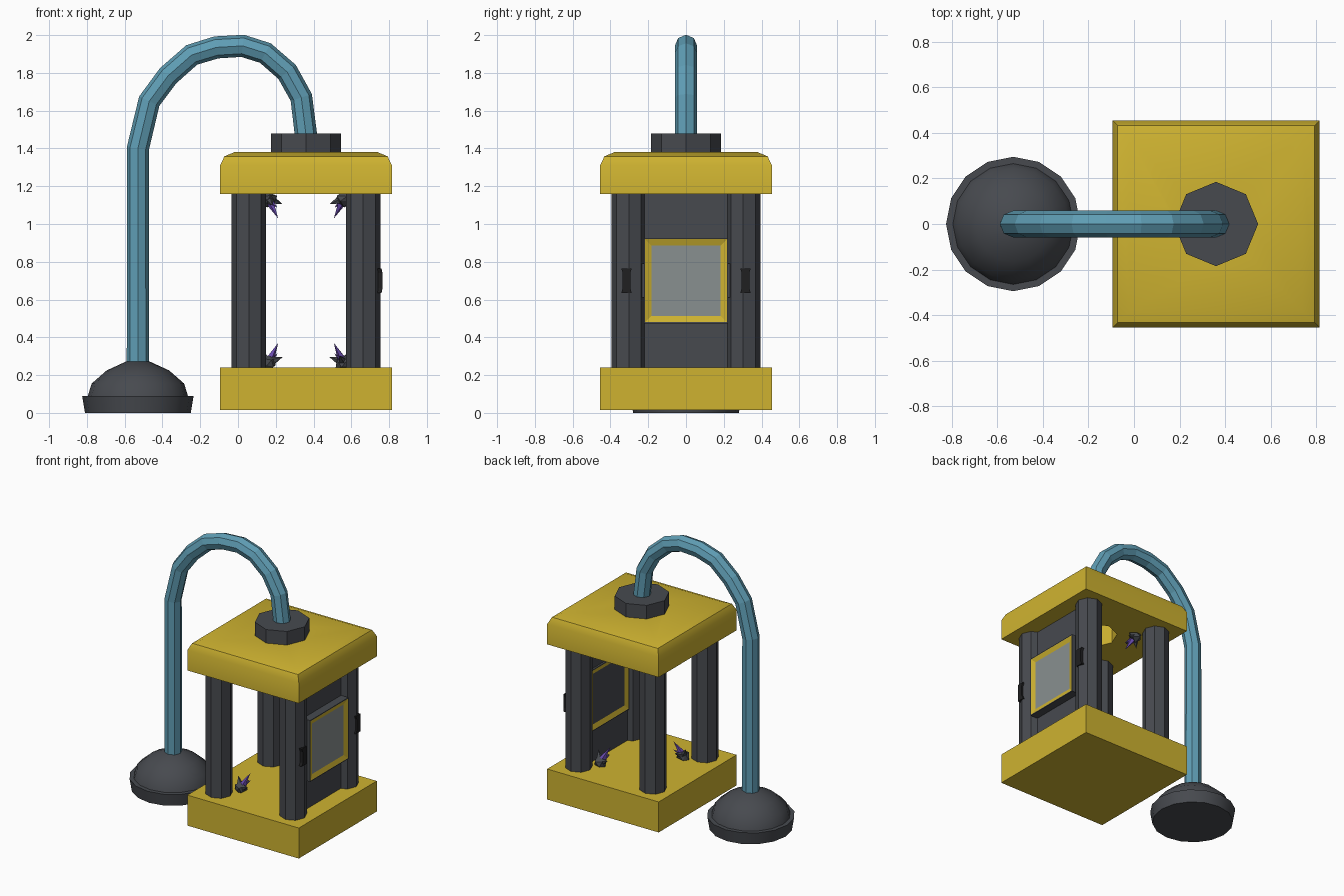
import bpy, bmesh, math, random
from mathutils import Vector, Matrix

random.seed(4)
if "Cube" in bpy.data.objects:
    bpy.data.objects.remove(bpy.data.objects["Cube"])


def material(name, rgb):
    m = bpy.data.materials.new(name)
    m.use_nodes = True
    m.diffuse_color = (*rgb, 1)
    m.node_tree.nodes["Principled BSDF"].inputs["Base Color"].default_value = (*rgb, 1)
    return m


YELLOW = material("yellow paint", (0.62, 0.45, 0.03))
DARK = material("dark grey metal", (0.063, 0.068, 0.078))
BLACK = material("black rubber", (0.014, 0.014, 0.015))
BLUE = material("blue pipe", (0.115, 0.34, 0.46))
GLASS = material("grey glass", (0.25, 0.28, 0.28))
PURPLE = material("purple crystal", (0.14, 0.07, 0.42))

CX = 0.36          # cage centre
HALF = 0.455       # cage half width
POST = 0.303       # post offset from the cage centre
FLOOR, CEILING = 0.24, 1.16


def finish(name, bm, mats, smooth=None):
    bmesh.ops.recalc_face_normals(bm, faces=bm.faces)
    me = bpy.data.meshes.new(name)
    bm.to_mesh(me)
    bm.free()
    for m in mats:
        me.materials.append(m)
    ob = bpy.data.objects.new(name, me)
    bpy.context.collection.objects.link(ob)
    bpy.ops.object.select_all(action='DESELECT')
    ob.select_set(True)
    bpy.context.view_layer.objects.active = ob
    if smooth:
        bpy.ops.object.shade_smooth_by_angle(angle=math.radians(smooth))
    return ob


def loft(name, x, y, profile, sides, mat, smooth=None, turn=0.0):
    """Stack of regular polygons given as (radius, height), capped at both ends."""
    bm = bmesh.new()
    rings = []
    for r, z in profile:
        angles = [turn + math.tau * i / sides for i in range(sides)]
        rings.append([bm.verts.new((x + r * math.cos(a), y + r * math.sin(a), z)) for a in angles])
    for low, high in zip(rings, rings[1:]):
        for i in range(sides):
            j = (i + 1) % sides
            bm.faces.new((low[i], low[j], high[j], high[i]))
    bm.faces.new(rings[0])
    bm.faces.new(rings[-1])
    return finish(name, bm, [mat], smooth)


def square(name, profile, mat, smooth=None):
    wide = [(h * math.sqrt(2), z) for h, z in profile]
    return loft(name, CX, 0, wide, 4, mat, smooth, math.pi / 4)


def box(name, xs, ys, zs, mat):
    bm = bmesh.new()
    size = [b - a for a, b in (xs, ys, zs)]
    mid = [(a + b) / 2 for a, b in (xs, ys, zs)]
    bmesh.ops.create_cube(bm, size=1, matrix=Matrix.Translation(mid) @ Matrix.Diagonal((*size, 1)))
    return finish(name, bm, [mat])


# Cage base and roof; the roof has an octagonal shaft under the pipe collar
square("cage_base", [(HALF, 0.015), (HALF, FLOOR)], YELLOW)
roof = square("cage_roof", [(HALF, CEILING), (HALF, 1.31), (0.432, 1.358), (0.38, 1.38)], YELLOW)
cutter = loft("roof_shaft_cutter", CX, 0, [(0.16, 1.0), (0.16, 1.5)], 8, YELLOW)
cut = roof.modifiers.new("shaft", 'BOOLEAN')
cut.operation, cut.solver, cut.object = 'DIFFERENCE', 'EXACT', cutter
bpy.ops.object.select_all(action='DESELECT')
bpy.context.view_layer.objects.active = roof
roof.select_set(True)
bpy.ops.object.modifier_apply(modifier=cut.name)
bpy.data.objects.remove(cutter)
bpy.ops.object.shade_smooth_by_angle(angle=math.radians(32))
loft("pipe_collar", CX, 0, [(0.185, 1.375), (0.185, 1.48)], 8, DARK)

# Corner posts
for sx, side in ((-1, "right"), (1, "left")):
    for sy, end in ((-1, "front"), (1, "back")):
        loft(f"{end}_{side}_post", CX + sx * POST, sy * POST,
             [(0.092, FLOOR), (0.092, CEILING)], 8, DARK)

# Suction foot
loft("suction_foot", -0.53, 0,
     [(0.28, 0), (0.295, 0.09), (0.265, 0.09), (0.245, 0.155), (0.165, 0.225), (0.06, 0.273)],
     16, DARK, 35)

# Bent pipe from the foot to the collar
path = [(-0.53, 0.26), (-0.53, 1.4), (-0.47, 1.65), (-0.37, 1.785), (-0.245, 1.895),
        (-0.115, 1.935), (0.025, 1.943), (0.145, 1.905), (0.26, 1.805), (0.335, 1.67), (0.36, 1.47)]
curve = bpy.data.curves.new("bent_pipe", 'CURVE')
curve.dimensions = '3D'
curve.bevel_depth, curve.bevel_resolution, curve.use_fill_caps = 0.059, 2, True
spline = curve.splines.new('POLY')
spline.points.add(len(path) - 1)
for p, (x, z) in zip(spline.points, path):
    p.co = (x, 0, z, 1)
spline.use_smooth = False
curve.materials.append(BLUE)
bpy.context.collection.objects.link(bpy.data.objects.new("bent_pipe", curve))

# Side panel closing the left side
box("side_panel", (0.635, 0.685), (-POST, POST), (FLOOR, CEILING), DARK)


# Window housing: each broad face is inset twice into a yellow frame and a recessed pane
bm = bmesh.new()
bmesh.ops.create_cube(bm, size=1, matrix=Matrix.Translation((0.683, 0, 0.7))
                      @ Matrix.Diagonal((0.125, 0.446, 0.452, 1)))
bm.normal_update()
for face in [f for f in bm.faces if abs(f.normal.x) > 0.9]:
    outward = face.normal.x > 0
    bmesh.ops.inset_region(bm, faces=[face], thickness=0.009, depth=0)
    face.material_index = 1
    ring = bmesh.ops.inset_region(bm, faces=[face], thickness=0.047, depth=-0.012)
    for f in ring["faces"]:
        f.material_index = 1
    face.material_index = 2 if outward else 0
finish("window_housing", bm, [DARK, YELLOW, GLASS])

# Clips beside the window and waisted black handles on the posts
for sy, end in ((-1, "front"), (1, "back")):
    box(f"{end}_window_clip", (0.66, 0.715), sorted((sy * 0.2, sy * 0.25)), (0.61, 0.79), DARK)
    bm = bmesh.new()
    outline = [(-0.028, -0.065), (0.028, -0.065), (0.02, -0.04), (0.02, 0.04),
               (0.028, 0.065), (-0.028, 0.065), (-0.02, 0.04), (-0.02, -0.04)]
    verts = [bm.verts.new((0.725, sy * 0.315 + y, 0.7 + z)) for y, z in outline]
    base = bm.faces.new(verts)
    front = bmesh.ops.extrude_face_region(bm, geom=[base])
    moved = [v for v in front["geom"] if isinstance(v, bmesh.types.BMVert)]
    for v in moved:
        v.co.x += 0.04 if abs(v.co.z - 0.7) < 0.05 else 0.035
    finish(f"{end}_handle", bm, [BLACK])


def spike(bm, start, direction, radius, length, index):
    direction = Vector(direction).normalized()
    m = (Matrix.Translation(Vector(start) + direction * length / 2)
         @ direction.to_track_quat('Z', 'Y').to_matrix().to_4x4())
    made = bmesh.ops.create_cone(bm, cap_ends=True, segments=5, radius1=radius, radius2=0,
                                 depth=length, matrix=m)
    for f in {f for v in made["verts"] for f in v.link_faces}:
        f.material_index = index


# Crystal clusters on rock, alternating between floor and ceiling corners
for name, sx, sy, z, up in (("front_right_floor", -1, -1, FLOOR, 1), ("back_left_floor", 1, 1, FLOOR, 1),
                            ("back_right_ceiling", -1, 1, CEILING, -1),
                            ("front_left_ceiling", 1, -1, CEILING, -1)):
    bm = bmesh.new()
    root = Vector((CX + sx * 0.2, sy * 0.2, z + up * 0.025))
    bmesh.ops.create_icosphere(bm, subdivisions=1, radius=0.045,
                               matrix=Matrix.Translation(root) @ Matrix.Diagonal((1, 1, 0.9, 1)))
    for v in bm.verts:
        v.co += Vector([random.uniform(-0.007, 0.007) for _ in range(3)])
    for dx, dy, dz in ((0.3, 1, 0.5), (1, -0.3, 0.4), (-0.6, 0.5, 1)):
        spike(bm, root, (-sx * dx, -sy * dy, up * dz), 0.032, 0.085, 0)
    spike(bm, root, (-sx * 0.5, -sy * 0.4, up), 0.028, 0.125, 1)
    spike(bm, root, (-sx * 0.8, -sy * 0.8, up * 0.8), 0.02, 0.085, 1)
    finish(name + "_crystal", bm, [DARK, PURPLE])
